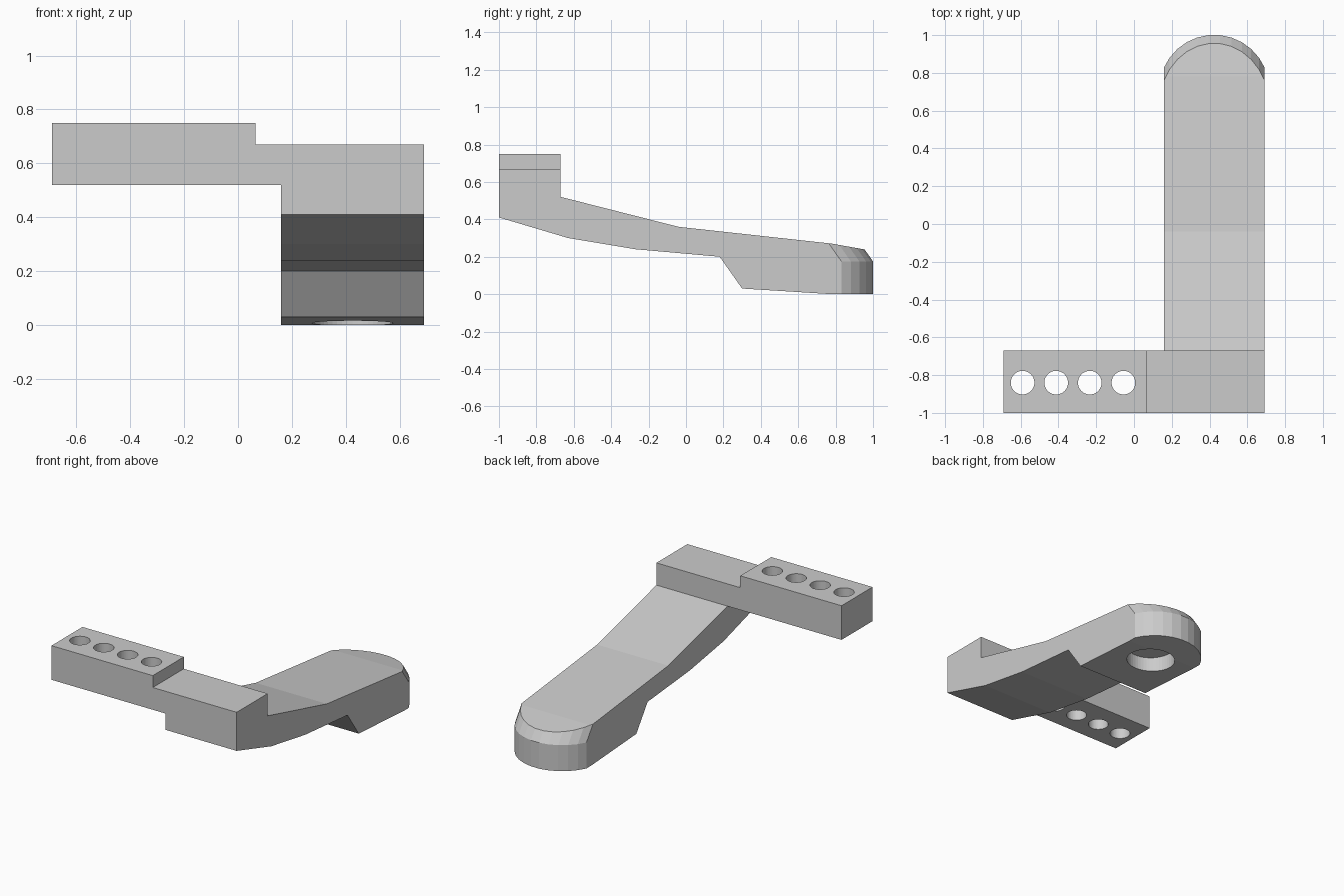
import bpy, bmesh, math

if "Cube" in bpy.data.objects:
    bpy.data.objects.remove(bpy.data.objects["Cube"])


def mesh_object(name, rings):
    """Solid lofted through matching closed rings of points, capped at both ends."""
    bm = bmesh.new()
    loops = [[bm.verts.new(p) for p in ring] for ring in rings]
    n = len(loops[0])
    for a, b in zip(loops, loops[1:]):
        for i in range(n):
            j = (i + 1) % n
            bm.faces.new((a[i], a[j], b[j], b[i]))
    bm.faces.new(loops[0])
    bm.faces.new(loops[-1])
    bmesh.ops.recalc_face_normals(bm, faces=bm.faces)
    me = bpy.data.meshes.new(name)
    bm.to_mesh(me)
    bm.free()
    ob = bpy.data.objects.new(name, me)
    bpy.context.collection.objects.link(ob)
    return ob


def cylinder(name, x, y, r, z0, z1, n=48):
    ring = [(x + r * math.cos(2 * math.pi * i / n), y + r * math.sin(2 * math.pi * i / n))
            for i in range(n)]
    return mesh_object(name, [[(px, py, z) for px, py in ring] for z in (z0, z1)])


def combine(target, tool, operation):
    """Apply a boolean and discard the tool."""
    mod = target.modifiers.new(operation, 'BOOLEAN')
    mod.operation, mod.solver, mod.object = operation, 'EXACT', tool
    bpy.context.view_layer.objects.active = target
    bpy.ops.object.modifier_apply(modifier=mod.name)
    bpy.data.objects.remove(tool)


X0, X1 = 0.16, 0.69
XC = (X0 + X1) / 2

# Arm: bent side profile (y, z) swept across its width
side = [(-1, 0.41), (-1, 0.52), (-0.67, 0.52), (-0.04, 0.36), (0.78, 0.27), (1.1, 0.213),
        (1.1, 0), (0.78, 0), (0.30, 0.03), (0.18, 0.20), (-0.27, 0.24), (-0.63, 0.30)]
arm = mesh_object("bracket_arm", [[(x, y, z) for y, z in side] for x in (X0, X1)])

# Rounded nose with a raked upper edge
R = 0.29 / math.cos(math.radians(6))
arc = [(XC + R * math.sin(math.radians(a)), 0.71 + R * math.cos(math.radians(a)))
       for a in range(-90, 91, 12)]
outline = [(arc[0][0], -2)] + arc + [(arc[-1][0], -2)]
nose = mesh_object("nose_shape", [[(x, y - dy, z) for x, y in outline]
                                  for z, dy in ((-0.2, 0), (0.175, 0), (1.0, 0.58))])
combine(arm, nose, 'INTERSECT')

# Stepped crossbar: front profile (x, z) swept in depth
front = [(-0.69, 0.52), (0.69, 0.52), (0.69, 0.67), (0.065, 0.67), (0.065, 0.75), (-0.69, 0.75)]
bar = mesh_object("crossbar", [[(x, y, z) for x, z in front] for y in (-1, -0.67)])
combine(arm, bar, 'UNION')

# Row of through holes in the crossbar
for i in range(4):
    combine(arm, cylinder("bar_hole", -0.59 + 0.178 * i, -0.84, 0.0625, 0.4, 0.9), 'DIFFERENCE')

# Blind socket under the nose
combine(arm, cylinder("socket", XC, 0.67, 0.15, -0.1, 0.11), 'DIFFERENCE')
